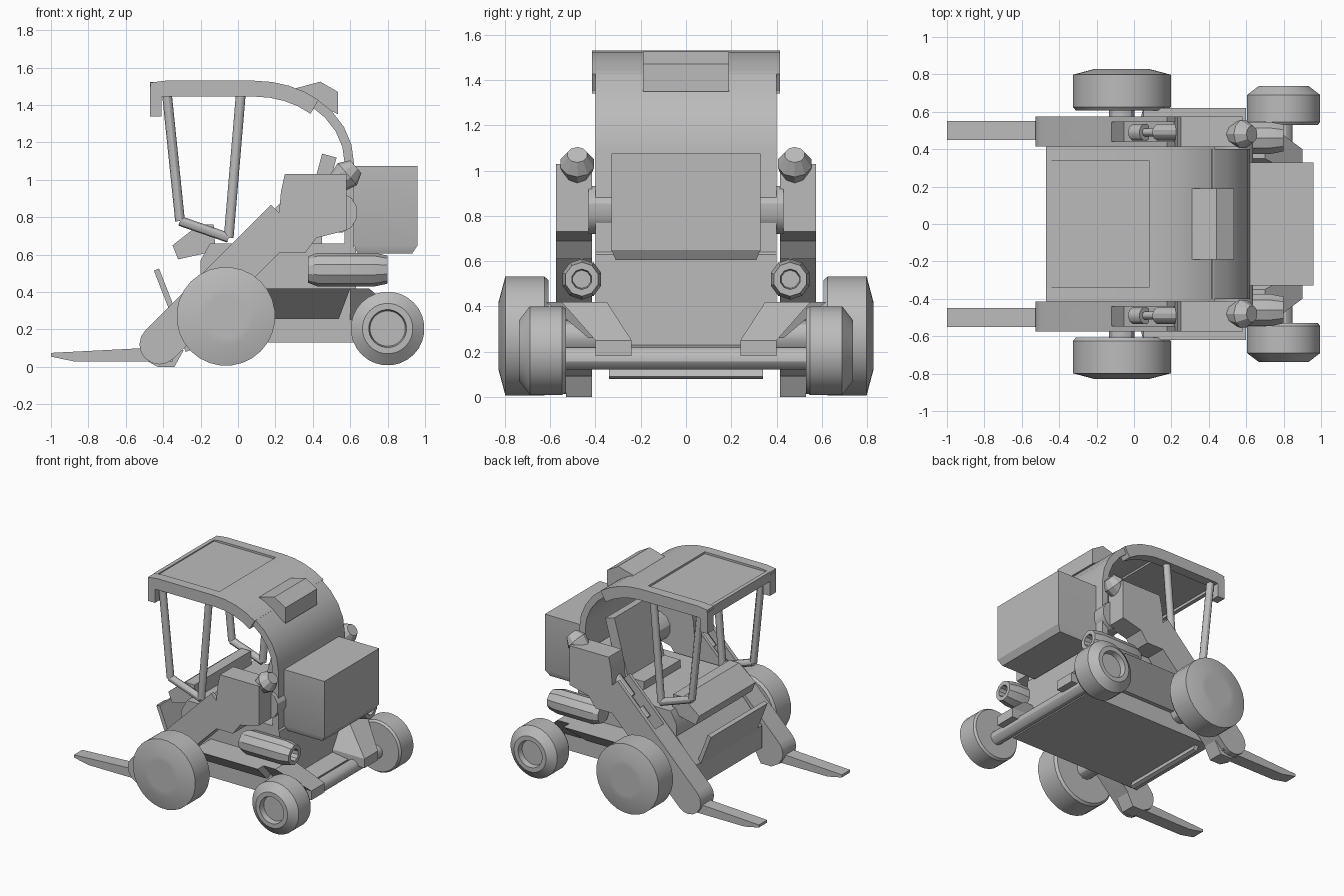
import bpy, bmesh, math
from mathutils import Vector

cube = bpy.data.objects.get("Cube")
if cube:
    bpy.data.objects.remove(cube)

GREY = (.5, .5, .5, 1)
paint = bpy.data.materials.new("plain grey")
paint.use_nodes = True
paint.diffuse_color = GREY
paint.node_tree.nodes["Principled BSDF"].inputs["Base Color"].default_value = GREY


def finish(name, bm, pair):
    """Turn a bmesh into an object, optionally mirrored across the centre plane."""
    bmesh.ops.recalc_face_normals(bm, faces=bm.faces)
    mesh = bpy.data.meshes.new(name)
    bm.to_mesh(mesh)
    bm.free()
    mesh.materials.append(paint)
    part = bpy.data.objects.new(name, mesh)
    bpy.context.collection.objects.link(part)
    bpy.ops.object.select_all(action='DESELECT')
    part.select_set(True)
    bpy.context.view_layer.objects.active = part
    bpy.ops.object.shade_smooth_by_angle(angle=math.radians(30))
    if pair:
        mirror = part.modifiers.new("mirror", 'MIRROR')
        mirror.use_axis = (False, True, False)
        mirror.use_mirror_merge = False


def skin(name, rings, pair):
    """Join successive rings of points and close both ends."""
    bm = bmesh.new()
    loops = [[bm.verts.new(point) for point in ring] for ring in rings]
    for low, high in zip(loops, loops[1:]):
        for i in range(len(low)):
            bm.faces.new((low[i - 1], low[i], high[i], high[i - 1]))
    bm.faces.new(loops[0])
    bm.faces.new(loops[-1])
    finish(name, bm, pair)


def prism(name, outline, inner, outer, pair=True):
    """Side outline extruded across the width from inner to outer."""
    skin(name, [[(x, y, z) for x, z in outline] for y in (inner, outer)], pair)


def block(name, *levels, pair=True):
    """Stack of rectangles, each given as (back x, x, inner y, outer y, height)."""
    skin(name, [[(a, c, z), (b, c, z), (b, d, z), (a, d, z)] for a, b, c, d, z in levels], pair)


def box(name, x, y, z, pair=True):
    block(name, *[(*x, *y, height) for height in z], pair=pair)


def lathe(name, origin, axis, profile, sides=12, pair=True):
    """Profile of (distance, radius) turned round an axis."""
    turn = Vector(axis).to_track_quat('Z', 'Y')
    angles = [math.tau * (i + .5) / sides for i in range(sides)]
    skin(name, [[Vector(origin) + turn @ Vector((r * math.cos(a), r * math.sin(a), t))
                 for a in angles] for t, r in profile], pair)


def rod(name, start, end, radius, pair=True):
    axis = Vector(end) - Vector(start)
    lathe(name, start, axis, [(0, radius), (axis.length, radius)], pair=pair)


def cross_tube(name, x, z, radius, half_width):
    rod(name, (x, -half_width, z), (x, half_width, z), radius, pair=False)


def wheel(name, centre, radius, width, shoulder, rim, hub_depth):
    """Tyre with a bevelled outer shoulder and a dished or flat hub."""
    lathe(name, centre, (0, 1, 0),
          [(0, radius * .94), (width * .08, radius), (shoulder, radius), (width, rim),
           (width, rim * .75), (width - hub_depth, rim * .7)], sides=28)


def bend(start, end, steps=4):
    """Part of the quarter ellipse where the roof turns down into the rear shell."""
    angles = [math.radians(start + (end - start) * i / steps) for i in range(steps + 1)]
    return [(.09 + .53 * math.cos(a), 1.09 + .44 * math.sin(a)) for a in angles]


def sheet(name, path, thickness, inner, outer, pair=False):
    """Curved sheet: a path thickened towards the cab."""
    inside = []
    for i, (x, z) in enumerate(path):
        before, after = path[max(i - 1, 0)], path[min(i + 1, len(path) - 1)]
        way = Vector((after[0] - before[0], after[1] - before[1])).normalized()
        inside.append((x + way.y * thickness, z - way.x * thickness))
    prism(name, path + inside[::-1], inner, outer, pair)


def arm_beam(name, inner, outer, reach, top=1):
    """Sloping beam with a rounded foot; top scales its upper half."""
    foot, radius = Vector((-.42, .12)), .107
    along, across = Vector((1, 1)).normalized(), Vector((-1, 1)).normalized()
    outline = [foot + along * reach - across * radius]
    for i in range(9):
        a = math.pi * i / 8
        side = -radius * math.cos(a)
        outline.append(foot + across * side * (top if side > 0 else 1)
                       - along * radius * math.sin(a))
    outline.append(foot + along * reach + across * radius * top)
    prism(name, outline, inner, outer)


# Wheels and axles
wheel("front_wheel", (-.065, .608, .27), radius=.264, width=.22, shoulder=.19,
      rim=.15, hub_depth=0)
wheel("rear_wheel", (.8, .53, .205), radius=.197, width=.207, shoulder=.16,
      rim=.135, hub_depth=.04)
cross_tube("front_axle", x=-.065, z=.27, radius=.07, half_width=.65)
cross_tube("rear_axle", x=.8, z=.17, radius=.05, half_width=.6)

# Chassis body, side pods, rear axle brackets and front plate
prism("body", [(-.36, .13), (.76, .13), (.76, .21), (.63, .23), (.63, .63), (.6, .66),
               (-.15, .66), (-.2, .57), (-.2, .48), (-.36, .3)], -.4, .4, pair=False)
block("side_pod", (0, .54, .38, .43, .26), (.05, .6, .38, .62, .42))
block("rear_bracket", (.6, .9, .24, .4, .18), (.6, .9, .24, .4, .25), (.6, .7, .35, .55, .42))
sheet("front_plate", [(-.45, .515), (-.28, .08)], -.03, -.34, .34)

# Lifting arms: cheeks either side of a core with a pocket for the ram
arm_beam("arm_outer_cheek", .545, .575, reach=.95)
arm_beam("arm_inner_cheek", .415, .44, reach=.95)
arm_beam("arm_lower_core", .44, .545, reach=.53)
arm_beam("arm_pocket_floor", .44, .545, reach=.95, top=.1)
prism("arm_head", [(.2, .61), (.36, .61), (.42, .69), (.58, .73), (.58, 1.03),
                   (.25, 1.03), (.23, .94)], .415, .575)
rod("ram_barrel", (.13, .49, .72), (.26, .49, .85), .045)
rod("ram_piston", (0, .49, .59), (.13, .49, .72), .022)
rod("ram_eye", (0, .49, .59), (.06, .49, .65), .045)
prism("arm_foot", [(-.5, .04), (-.43, 0), (-.34, 0), (-.29, .09), (-.4, .12)], .415, .53)
prism("fork", [(-1, .075), (-1, .055), (-.88, .03), (-.35, .03), (-.35, .11), (-.51, .1)],
      .45, .55)

# Arm pivot, silencers and rear lamps
cross_tube("arm_pivot", x=.53, z=.825, radius=.11, half_width=.43)
lathe("silencer", (.375, .46, .52), (1, 0, 0),
      [(0, .07), (.05, .09), (.355, .09), (.425, .075), (.425, .045), (.35, .04)], sides=10)
lathe("rear_lamp", (.63, .48, 1.07), (.75, 0, .65), [(-.2, .04), (-.06, .078), (0, .045)], sides=10)

# Counterweight with chamfered lower edge
block("counterweight", (.64, .93, -.31, .31, .605), (.62, .96, -.33, .33, .65),
      (.62, .96, -.33, .33, 1.075), pair=False)

# Cab roof: side rails, recessed panel, curved rear shell
front_edge = (-.47, 1.52)
sheet("roof_rail", [front_edge, (-.39, 1.53)] + bend(90, 50), .085, .34, .415, pair=True)
box("roof_corner", x=(-.47, -.41), y=(.34, .415), z=(1.34, 1.5))
box("roof_panel", x=(-.46, .1), y=(-.34, .34), z=(1.47, 1.515), pair=False)
box("roof_front_lip", x=(-.47, -.44), y=(-.34, .34), z=(1.45, 1.523), pair=False)
sheet("roof_bend", [(.08, 1.53)] + bend(90, 50), .045, -.34, .34)
sheet("rear_shell", bend(52, 0) + [(.62, .64)], .05, -.4, .4)
prism("roof_box", [(.31, 1.49), (.44, 1.525), (.535, 1.47), (.535, 1.35), (.4, 1.42)],
      -.19, .19, pair=False)

# Cab posts
top_joint, knee, heel = (-.38, .37, 1.46), (-.31, .37, .78), (-.05, .37, .69)
rod("front_post", top_joint, knee, .027)
rod("post_foot", knee, heel, .027)
rod("middle_post", heel, (.015, .37, 1.46), .027)

# Console and seat
prism("console", [(-.35, .65), (-.21, .76), (-.13, .76), (-.12, .62), (-.32, .575)],
      -.34, .34, pair=False)
box("seat_base", x=(.2, .45), y=(-.22, .22), z=(.64, .72), pair=False)
sheet("seat_back", [(.33, .7), (.45, 1.14)], .08, -.22, .22)
